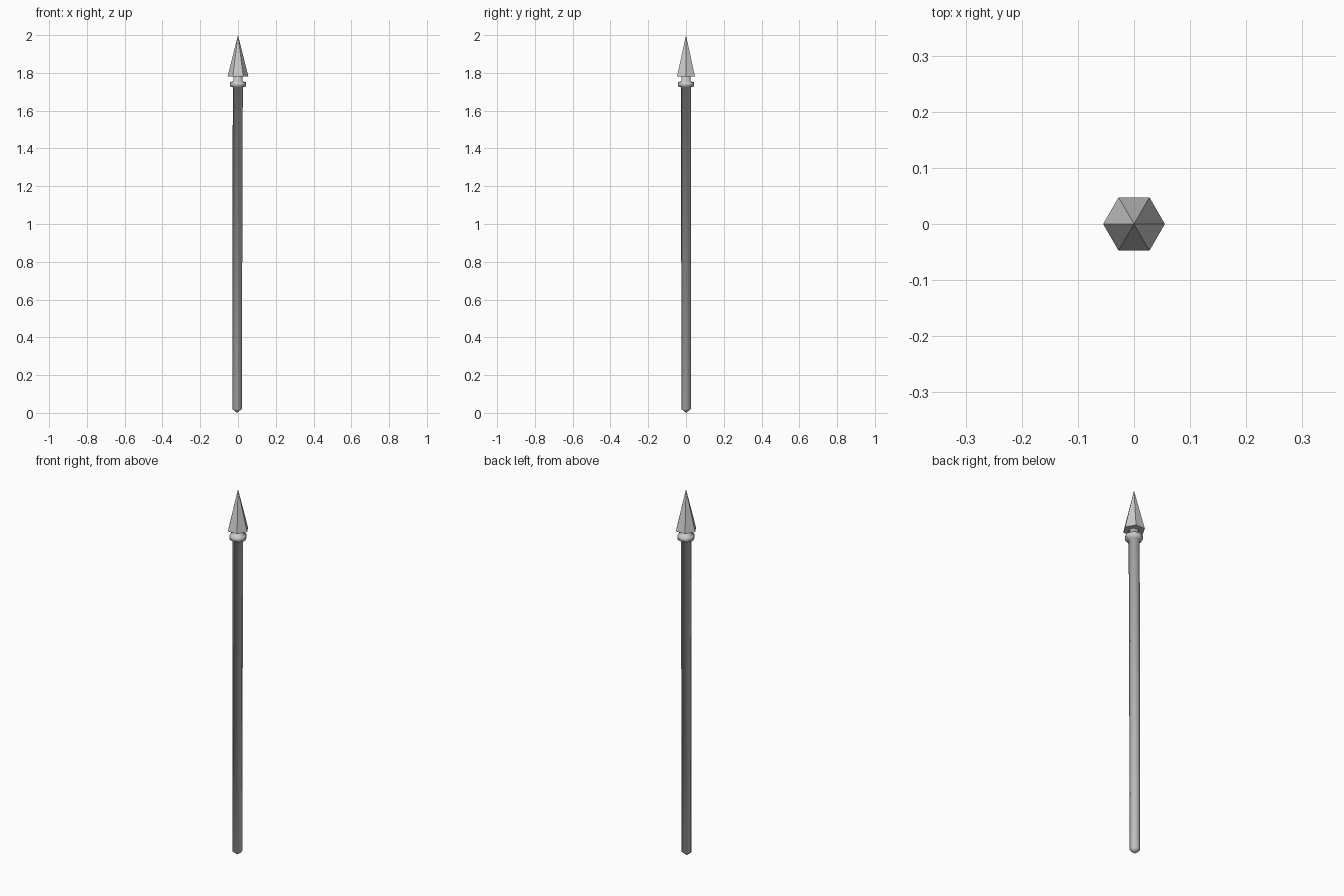
import bpy, bmesh, math

if "Cube" in bpy.data.objects:
    bpy.data.objects.remove(bpy.data.objects["Cube"])


def loft(name, rings, sides, smooth=True):
    """Skin stacked circles given as (centre x, centre y, z, radius); radius 0 makes a point."""
    bm = bmesh.new()
    loops = []
    for cx, cy, z, r in rings:
        if r == 0:
            loops.append([bm.verts.new((cx, cy, z))] * sides)
        else:
            loops.append([bm.verts.new((cx + r * math.cos(math.tau * i / sides),
                                        cy + r * math.sin(math.tau * i / sides), z))
                          for i in range(sides)])
    for a, b in zip(loops, loops[1:]):
        for i in range(sides):
            j = (i + 1) % sides
            bm.faces.new(list(dict.fromkeys((a[i], a[j], b[j], b[i]))))
    for loop in (loops[0], loops[-1]):
        if loop[0] is not loop[1]:
            bm.faces.new(loop)
    bmesh.ops.recalc_face_normals(bm, faces=bm.faces)
    for face in bm.faces:
        face.smooth = smooth
    mesh = bpy.data.meshes.new(name)
    bm.to_mesh(mesh)
    bm.free()
    obj = bpy.data.objects.new(name, mesh)
    bpy.context.collection.objects.link(obj)
    return obj


# One smooth turned piece: pointed butt, slightly leaning shaft, collar and neck
loft("shaft_with_collar", [(-0.005, 0.001, 0.0, 0),
                           (-0.005, 0.001, 0.02, 0.0250),
                           (-0.001, 0, 1.725, 0.0265),
                           (0, 0, 1.728, 0.042),
                           (0, 0, 1.752, 0.042),
                           (0, 0, 1.755, 0.024),
                           (0, 0, 1.78, 0.024)], 8)

# Six-sided spear head
loft("head", [(0, 0, 1.78, 0.055), (0, 0, 2.0, 0)], 6, smooth=False)
